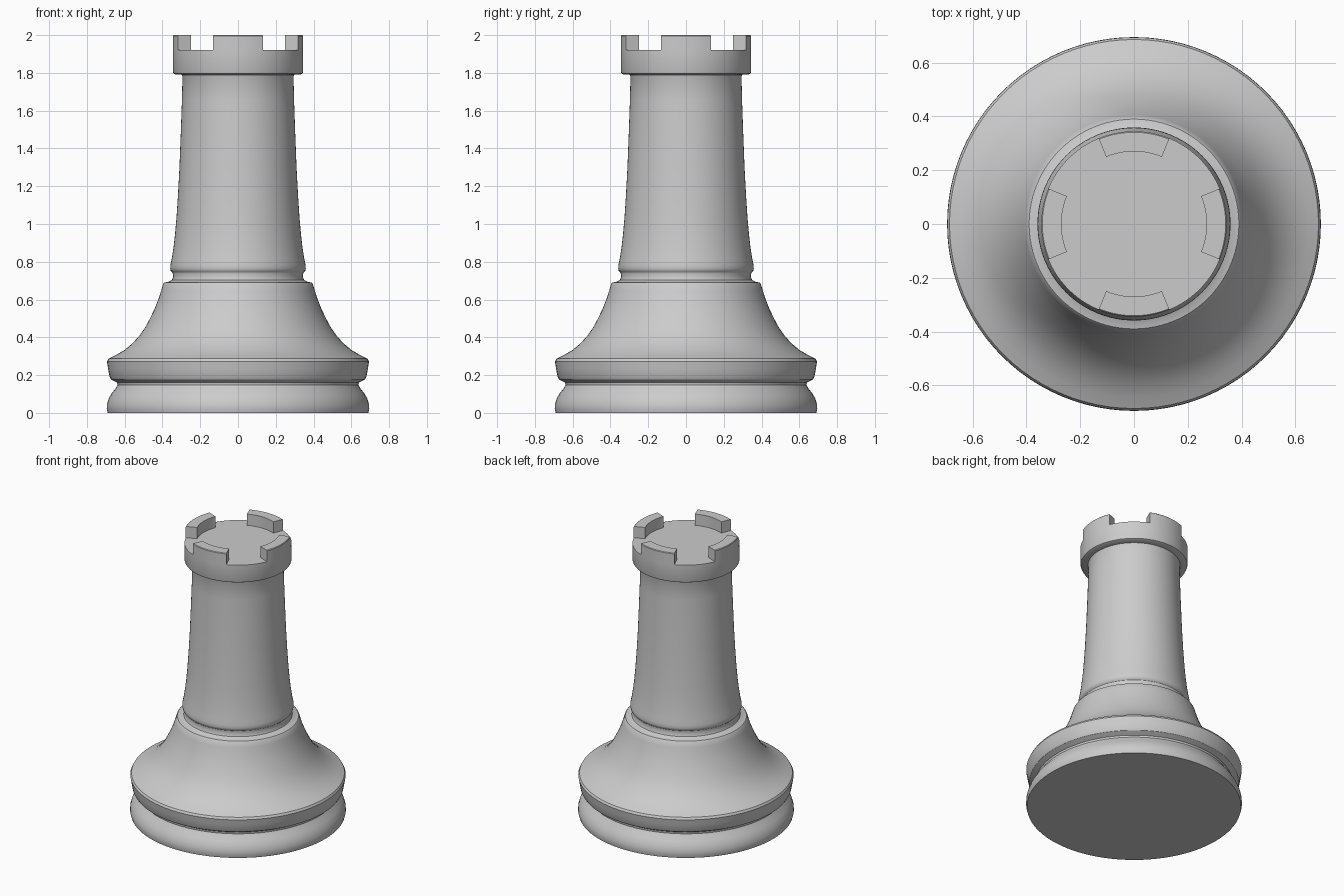
import bpy, bmesh
from math import cos, sin, radians, tau

if "Cube" in bpy.data.objects:
    bpy.data.objects.remove(bpy.data.objects["Cube"])

SEG = 96


def finish(name, bm):
    bmesh.ops.recalc_face_normals(bm, faces=bm.faces)
    me = bpy.data.meshes.new(name)
    bm.to_mesh(me)
    bm.free()
    ob = bpy.data.objects.new(name, me)
    bpy.context.collection.objects.link(ob)
    bpy.ops.object.select_all(action='DESELECT')
    ob.select_set(True)
    bpy.context.view_layer.objects.active = ob
    bpy.ops.object.shade_smooth_by_angle(angle=radians(32))
    return ob


def lathe(name, profile):
    """Revolve (radius, z) points round z and cap both ends."""
    bm = bmesh.new()
    rings = [[bm.verts.new((r * cos(tau * i / SEG), r * sin(tau * i / SEG), z))
              for i in range(SEG)] for r, z in profile]
    for a, b in zip(rings, rings[1:]):
        for i in range(SEG):
            j = (i + 1) % SEG
            bm.faces.new((a[i], a[j], b[j], b[i]))
    bm.faces.new(rings[0])
    bm.faces.new(rings[-1])
    return finish(name, bm)


def merlon(name, angle, r_in, r_out, z0, z1, steps=12):
    """Curved battlement block, open below where it sits on the crown."""
    bm = bmesh.new()
    sections = []
    for i in range(steps + 1):
        a = radians(angle - 22.5 + 45 * i / steps)
        sections.append([bm.verts.new((r * cos(a), r * sin(a), z)) for r, z in
                         ((r_in, z0), (r_in, z1), (r_out - .004, z1),
                          (r_out, z1 - .004), (r_out, z0))])
    for a, b in zip(sections, sections[1:]):
        for k in range(4):
            bm.faces.new((a[k], b[k], b[k + 1], a[k + 1]))
    bm.faces.new(sections[0])
    bm.faces.new(sections[-1])
    return finish(name, bm)


# Foot, flared base, neck groove, tapering tower and crown in one turned profile
lathe("turned_body", [
    (.690, 0), (.695, .02), (.694, .045), (.685, .075), (.668, .105),
    (.648, .13), (.638, .147), (.640, .160), (.655, .168), (.673, .178),
    (.680, .192), (.688, .235), (.694, .272), (.686, .287),
    (.645, .307), (.602, .332), (.560, .367), (.525, .405), (.493, .450),
    (.466, .500), (.442, .550), (.422, .600), (.406, .650), (.396, .683),
    (.390, .690), (.365, .695), (.350, .703), (.343, .722), (.346, .742),
    (.356, .752), (.359, .765), (.357, .785), (.350, .820), (.341, .880),
    (.333, .950), (.326, 1.03), (.318, 1.15), (.310, 1.30), (.303, 1.48),
    (.297, 1.65), (.294, 1.780), (.298, 1.790), (.335, 1.793), (.342, 1.797),
    (.345, 1.805), (.345, 1.92)])

# Four battlements
for n in range(4):
    merlon(f"battlement_{n + 1}", 90 * n, .27, .345, 1.92, 2.0)
